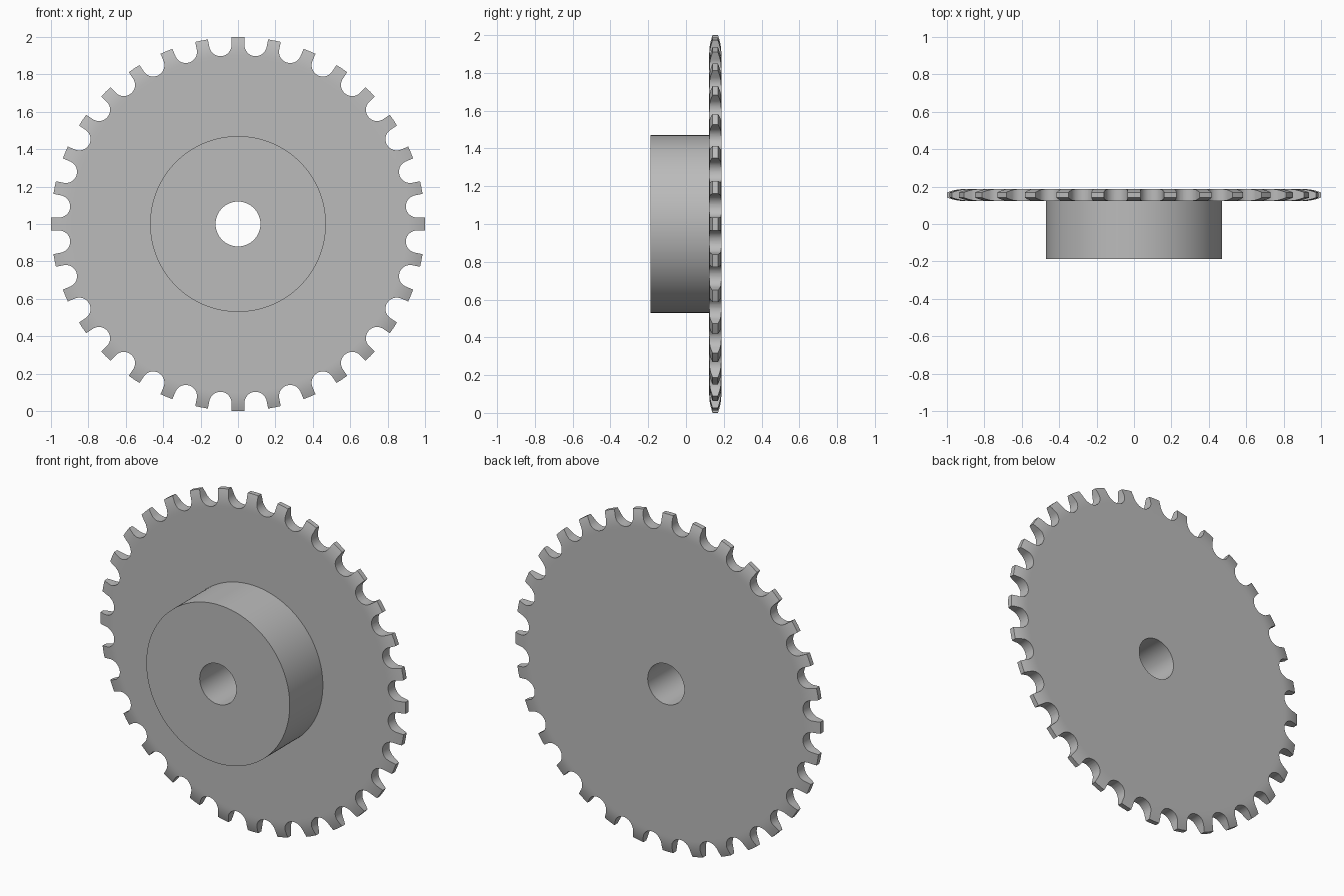
import bpy
import bmesh
from math import sin, cos, pi
from mathutils import Matrix, Vector

TEETH = 32
PITCH = 2 * pi / TEETH
FRONT, STEP, BACK = -0.187, 0.123, 0.187   # hub face, plate front, plate back
BORE_R, HUB_R, TIP_R = 0.12, 0.47, 1.0
ROLLER_R, ROLLER_AT = 0.06, 0.962          # slot radius, distance from axis
CURVE_R, TIP_DROP = 0.905, 0.018           # where the rim starts to thin, and by how much
CENTRE = Vector((0, 0, 1))

if "Cube" in bpy.data.objects:
    bpy.data.objects.remove(bpy.data.objects["Cube"])

steel = bpy.data.materials.new("steel grey")
steel.use_nodes = True
GREY = (0.5, 0.5, 0.5, 1)
steel.diffuse_color = GREY
steel.node_tree.nodes["Principled BSDF"].inputs["Base Color"].default_value = GREY


def make_object(name, bm):
    bmesh.ops.recalc_face_normals(bm, faces=bm.faces)
    mesh = bpy.data.meshes.new(name)
    bm.to_mesh(mesh)
    bm.free()
    mesh.materials.append(steel)
    obj = bpy.data.objects.new(name, mesh)
    bpy.context.collection.objects.link(obj)
    return obj


# Turned body: bored hub and plate whose rim thins in a smooth curve
rim = [(CURVE_R + (TIP_R - CURVE_R) * i / 6, TIP_DROP * (i / 6) ** 2) for i in range(7)]
profile = [(BORE_R, FRONT), (HUB_R, FRONT), (HUB_R, STEP), (0.89, STEP)]
profile += [(r, STEP + d) for r, d in rim]
profile += [(r, BACK - d) for r, d in reversed(rim)]
profile += [(0.89, BACK), (BORE_R, BACK)]

bm = bmesh.new()
verts = [bm.verts.new((0, y, 1 + r)) for r, y in profile]
edges = [bm.edges.new((verts[i - 1], verts[i])) for i in range(len(verts))]
bmesh.ops.spin(bm, geom=verts + edges, cent=CENTRE, axis=(0, 1, 0),
               angle=2 * pi, steps=TEETH * 4, use_duplicate=False)
bmesh.ops.remove_doubles(bm, verts=bm.verts, dist=0.0001)
sprocket = make_object("sprocket_wheel", bm)

# Slot cutters: round bottom, sides parallel to the neighbouring teeth
half = PITCH / 2
ARC_STEPS = 20
arc = [-half - (pi - PITCH) * i / ARC_STEPS for i in range(ARC_STEPS + 1)]
slot = [(ROLLER_R * cos(a), ROLLER_AT + ROLLER_R * sin(a)) for a in arc]
out_x, out_z = 0.1 * sin(half), 0.1 * cos(half)
slot = [(slot[0][0] + out_x, slot[0][1] + out_z)] + slot
slot.append((slot[-1][0] - out_x, slot[-1][1] + out_z))

bm = bmesh.new()
for n in range(TEETH):
    turn = Matrix.Rotation((n + 0.5) * PITCH, 3, 'Y')
    face = bm.faces.new([bm.verts.new(CENTRE + turn @ Vector((x, 0.05, z)))
                         for x, z in slot])
    new = bmesh.ops.extrude_face_region(bm, geom=[face])["geom"]
    bmesh.ops.translate(bm, vec=(0, 0.25, 0),
                        verts=[v for v in new if isinstance(v, bmesh.types.BMVert)])
cutter = make_object("slot_cutter", bm)
cutter.hide_render = True

# Cut the teeth, then drop the cutter
cut = sprocket.modifiers.new("teeth", 'BOOLEAN')
cut.operation = 'DIFFERENCE'
cut.solver = 'EXACT'
cut.object = cutter
bpy.ops.object.select_all(action='DESELECT')
bpy.context.view_layer.objects.active = sprocket
sprocket.select_set(True)
bpy.ops.object.modifier_apply(modifier=cut.name)
bpy.data.objects.remove(cutter)
bpy.ops.object.shade_smooth_by_angle(angle=0.55)
